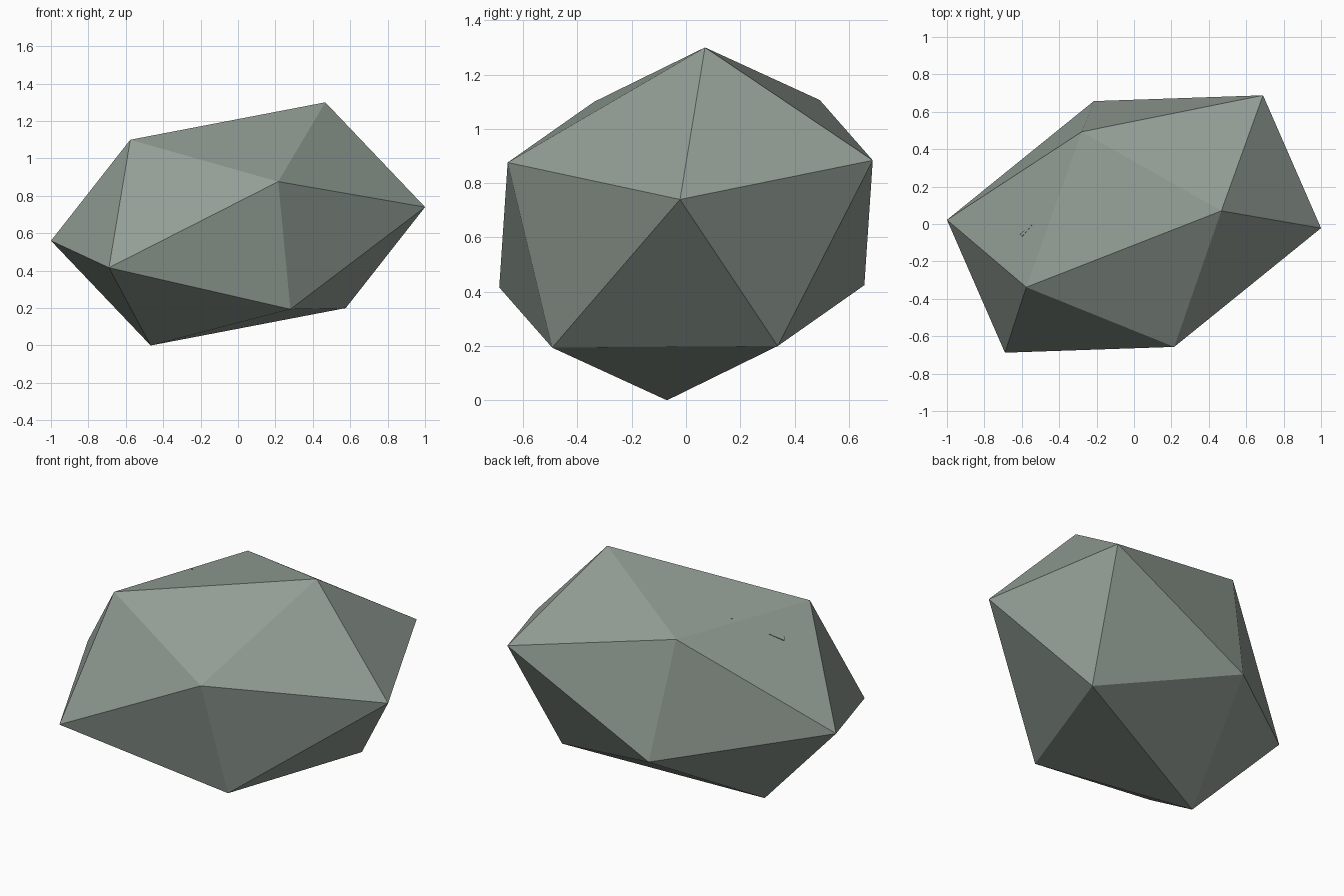
import bpy, bmesh
from mathutils import Vector

if "Cube" in bpy.data.objects:
    bpy.data.objects.remove(bpy.data.objects["Cube"])

stone = bpy.data.materials.new("stone")
stone.diffuse_color = (0.29, 0.34, 0.30, 1)
stone.use_nodes = True
stone.node_tree.nodes["Principled BSDF"].inputs["Base Color"].default_value = stone.diffuse_color


def hull(name, points):
    """Flat-faced convex solid around a few corner points."""
    bm = bmesh.new()
    for p in points:
        bm.verts.new(p)
    bmesh.ops.convex_hull(bm, input=bm.verts[:])
    bmesh.ops.recalc_face_normals(bm, faces=bm.faces[:])
    mesh = bpy.data.meshes.new(name)
    bm.to_mesh(mesh)
    bm.free()
    mesh.materials.append(stone)
    obj = bpy.data.objects.new(name, mesh)
    bpy.context.collection.objects.link(obj)
    return obj


# Boulder: skewed icosahedron, opposite corners mirrored through its centre
centre = Vector((0, 0, 0.65))
half = [(0.467, 0.070, 1.300), (1.0, -0.022, 0.740), (0.215, -0.657, 0.876),
        (0.690, 0.688, 0.884), (-0.576, -0.338, 1.100), (-0.280, 0.493, 1.106)]
corners = [Vector(p) for p in half]
hull("boulder", corners + [2 * centre - p for p in corners])

# Tiny chips that just break through the upper left face
hull("large_chip", [(-0.612, -0.055, 0.978), (-0.598, -0.066, 0.995),
                    (-0.540, 0.002, 1.022), (-0.570, -0.040, 0.980)])
hull("small_chip", [(-0.385, 0.115, 1.115), (-0.375, 0.115, 1.115),
                    (-0.380, 0.123, 1.115), (-0.380, 0.118, 1.090)])
